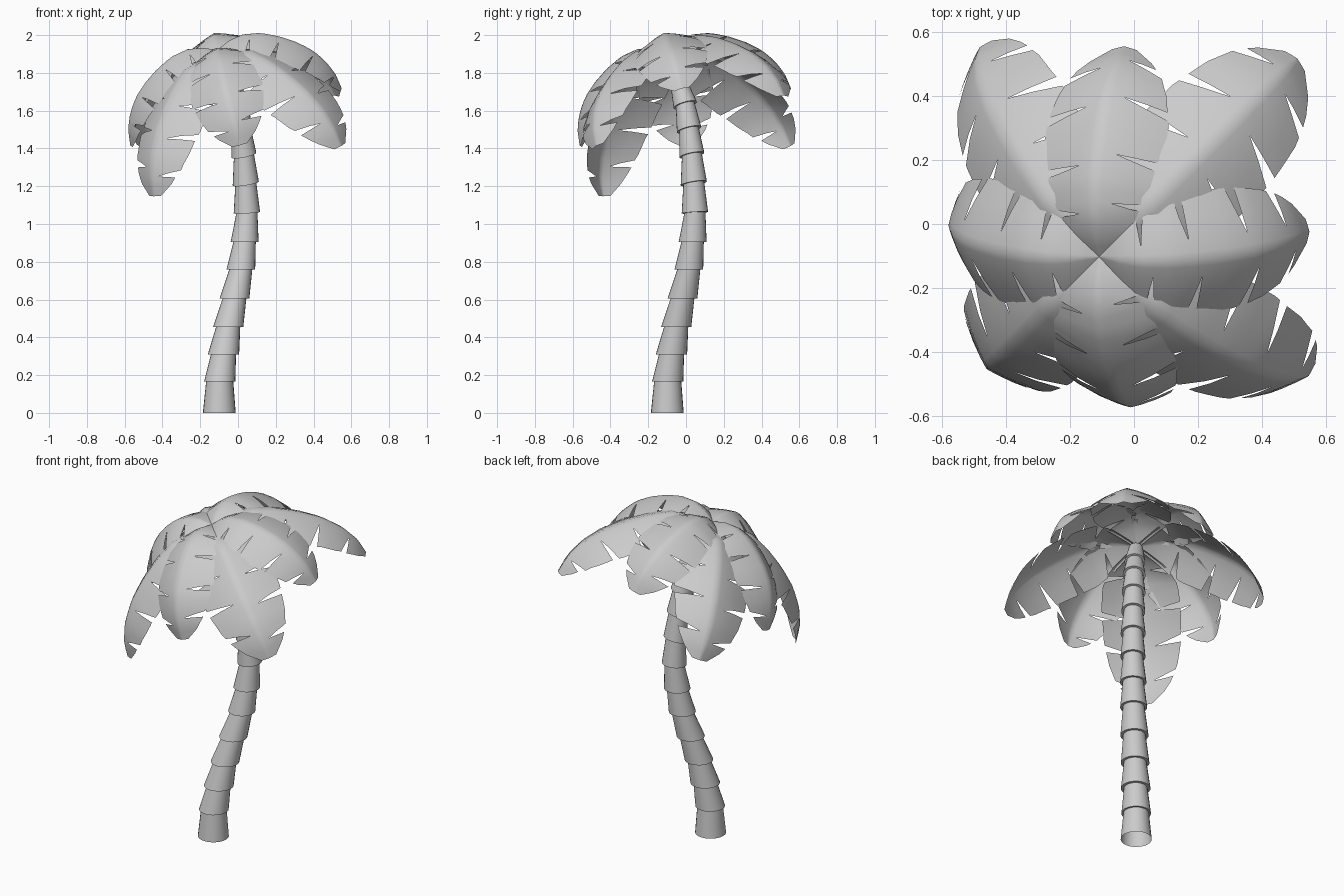
import bpy, bmesh, math
from mathutils import Vector, Matrix

if "Cube" in bpy.data.objects:
    bpy.data.objects.remove(bpy.data.objects["Cube"])

D = math.sqrt(0.5)

def frame(deg):
    """Axes leaning toward (-x, -y) by deg; columns are outward, sideways, up."""
    s, c = math.sin(math.radians(deg)), math.cos(math.radians(deg))
    u, a = Vector((c * D, c * D, s)), Vector((-s * D, -s * D, c))
    return Matrix((u, a.cross(u), a)).transposed()

def make_object(name, bm):
    mesh = bpy.data.meshes.new(name)
    bm.to_mesh(mesh)
    bm.free()
    ob = bpy.data.objects.new(name, mesh)
    bpy.context.collection.objects.link(ob)
    bpy.context.view_layer.objects.active = ob
    ob.select_set(True)
    bpy.ops.object.shade_smooth_by_angle(angle=math.radians(40))
    ob.select_set(False)
    return ob

def lerp(pts, t):
    """Piecewise linear lookup in (t, value) pairs."""
    for (a, x), (b, y) in zip(pts, pts[1:]):
        if t <= b:
            return x + (y - x) * (t - a) / (b - a)
    return pts[-1][1]

# Trunk joints: height, x = y offset, lower radius, lean in degrees
JOINTS = [(0, -.099, .087, 0), (.165, -.097, .083, 0), (.31, -.077, .083, 0),
          (.455, -.052, .08, 0), (.605, -.019, .079, 0), (.76, .015, .076, 0),
          (.905, .035, .074, 0), (1.06, .047, .07, 5), (1.215, .041, .07, 13),
          (1.365, .031, .067, 16), (1.5, .016, .066, 19), (1.63, -.004, .064, 22),
          (1.74, -.036, .058, 24), (1.87, -.088, .05, 24)]
SIDES = 24

# Trunk: one tube of stacked tapering cups with ledges between them
bm = bmesh.new()
rings = []
for k, (lo, hi) in enumerate(zip(JOINTS, JOINTS[1:])):
    for (z, x, _, lean), r in ((lo, lo[2]), (hi, .072 if k == 0 else hi[2] * .8)):
        m = frame(lean)
        rings.append([bm.verts.new(Vector((x, x, z)) + m @ Vector(
            (r * math.cos(i * math.tau / SIDES), r * math.sin(i * math.tau / SIDES), 0)))
            for i in range(SIDES)])
for lower, upper in zip(rings, rings[1:]):
    for i in range(SIDES):
        j = (i + 1) % SIDES
        bm.faces.new((lower[i], lower[j], upper[j], upper[i]))
make_object("trunk", bm)

# Relative half-width along a leaf
WIDTH = [(0, .06), (.07, .42), (.15, .76), (.26, .95), (.4, 1), (.6, .98),
         (.75, .88), (.86, .72), (.94, .5), (1, .2)]
COLS = (0, .12, .3, .65, 1)
ROWS = 20

class Leaf:
    """Drooping keeled sheet along a (radial, height) spine."""
    def __init__(self, spine, half, drop, notches):
        self.half, self.drop, self.notches = half, drop, notches
        pts = [Vector(p) for p in spine]
        lens = [0.0]
        for a, b in zip(pts, pts[1:]):
            lens.append(lens[-1] + (b - a).length)
        self.rad = [(l / lens[-1], p.x) for l, p in zip(lens, pts)]
        self.hgt = [(l / lens[-1], p.y) for l, p in zip(lens, pts)]

    def point(self, t, u, side):
        t = min(max(t, 0), 1)
        a, b = max(t - .05, 0), min(t + .05, 1)
        tan = Vector((lerp(self.rad, b) - lerp(self.rad, a),
                      lerp(self.hgt, b) - lerp(self.hgt, a))).normalized()
        w = lerp(WIDTH, t) * u
        drop = self.drop * (.55 * w + .45 * w * w)
        return Vector((lerp(self.rad, t) + tan.y * drop, side * self.half * w,
                       lerp(self.hgt, t) - tan.x * drop))

    def build(self, name, angle):
        m = frame(21.5) @ Matrix.Rotation(math.radians(angle), 3, 'Z')
        crown = Vector((-.1, -.093, 1.888))
        bm = bmesh.new()
        for side in (1, -1):
            notches = self.notches[0 if side > 0 else 1]
            cache = {}

            def vert(row, col, half):
                u, t = COLS[col], row / ROWS
                cut = row in notches and u > .3
                key = (row, col, half if cut else 0)
                if key not in cache:
                    # edges sweep back to the root, notches open toward the rim
                    t -= .05 * u * min(1, t * 4) * min(1, (1 - t) * 4)
                    if cut:
                        t += half * .022 * (u - .3) / .7
                    cache[key] = bm.verts.new(crown + m @ self.point(t, u, side))
                return cache[key]

            for r in range(ROWS):
                for c in range(len(COLS) - 1):
                    q = [vert(r, c, 1), vert(r + 1, c, -1),
                         vert(r + 1, c + 1, -1), vert(r, c + 1, 1)]
                    bm.faces.new(q if side > 0 else q[::-1])
        # weld the two halves along the spine
        bmesh.ops.remove_doubles(bm, verts=bm.verts, dist=.0005)
        make_object(name, bm)

LARGE = Leaf(((0, 0), (.12, .035), (.235, .03), (.36, -.03), (.48, -.112), (.585, -.205),
              (.665, -.31), (.715, -.42), (.728, -.51)), .222, .1,
             ((5, 10, 14, 18), (4, 9, 13, 17)))
SMALL = Leaf(((0, .035), (.07, .068), (.15, .082), (.245, .065), (.335, .02), (.415, -.035),
              (.485, -.1), (.535, -.175), (.568, -.255), (.58, -.345)), .2, .09,
             ((4, 8, 13, 17), (5, 9, 14, 18)))

# Crown: four large lower leaves and four small upper leaves
for i in range(4):
    LARGE.build(f"large_leaf_{i + 1}", 90 * i)
    SMALL.build(f"small_leaf_{i + 1}", 45 + 90 * i)
